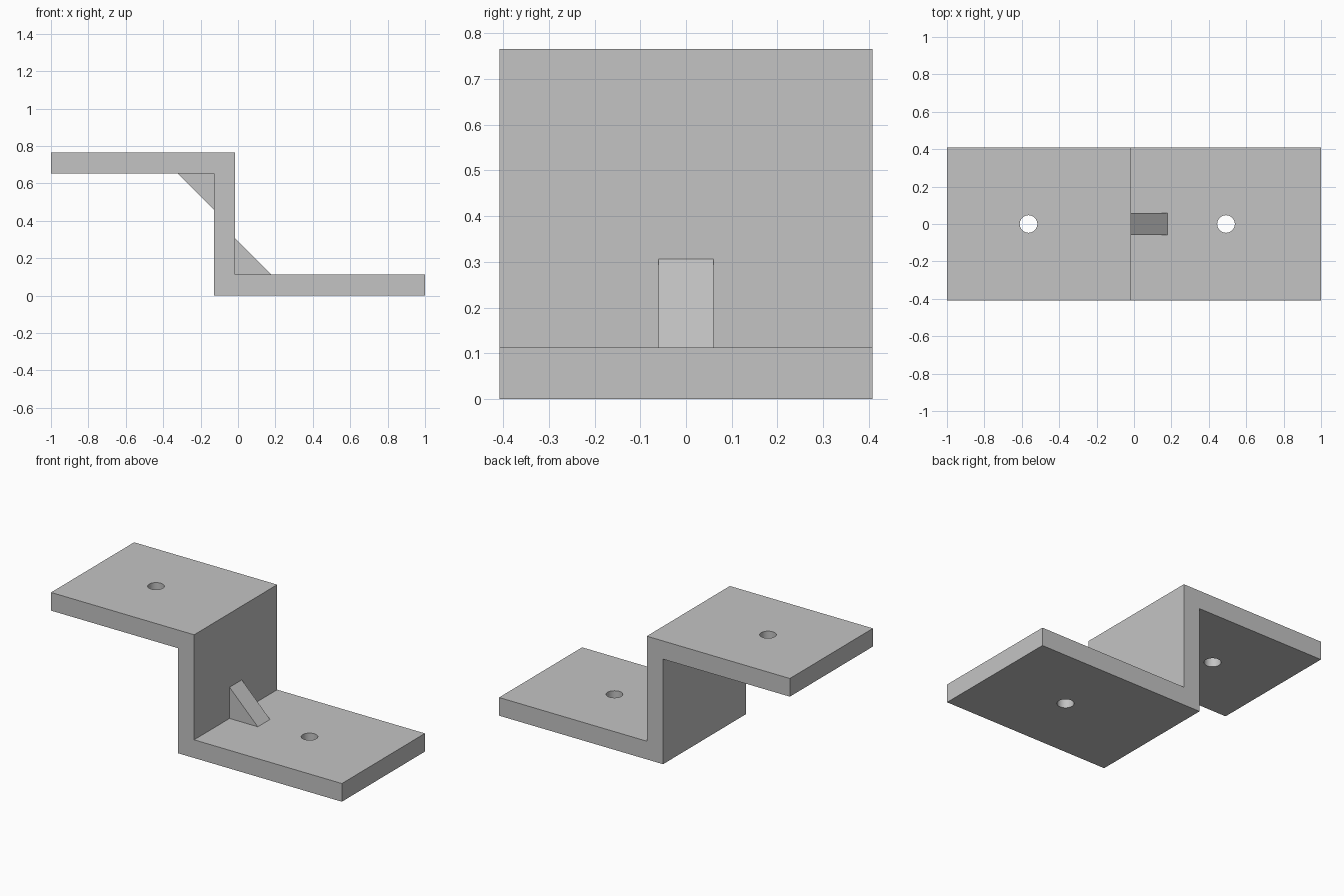
import bpy
import bmesh
import math

WIDTH = 0.816       # bracket depth along y
THICK = 0.113       # plate thickness
HEIGHT = 0.766
WEB_OUT, WEB_IN = -0.016, -0.128   # right and left face of the upright
LEG = 0.194         # gusset leg length
HOLE_X = (-0.564, 0.492)

cube = bpy.data.objects.get("Cube")
if cube:
    bpy.data.objects.remove(cube, do_unlink=True)

grey = bpy.data.materials.new("plain_grey")
grey.use_nodes = True
colour = (0.55, 0.55, 0.55, 1)
grey.diffuse_color = colour
grey.node_tree.nodes["Principled BSDF"].inputs["Base Color"].default_value = colour


def extrude_profile(name, points, depth):
    """Extrude an x-z outline along y, centred on y = 0."""
    bm = bmesh.new()
    face = bm.faces.new([bm.verts.new((x, -depth / 2, z)) for x, z in points])
    new = bmesh.ops.extrude_face_region(bm, geom=[face])["geom"]
    verts = [g for g in new if isinstance(g, bmesh.types.BMVert)]
    bmesh.ops.translate(bm, verts=verts, vec=(0, depth, 0))
    bmesh.ops.recalc_face_normals(bm, faces=bm.faces)
    mesh = bpy.data.meshes.new(name)
    bm.to_mesh(mesh)
    bm.free()
    mesh.materials.append(grey)
    obj = bpy.data.objects.new(name, mesh)
    bpy.context.collection.objects.link(obj)
    return obj


# Z-shaped plate: lower flange, upright and upper flange
bracket = extrude_profile("bracket", [
    (WEB_IN, 0), (1, 0), (1, THICK), (WEB_OUT, THICK), (WEB_OUT, HEIGHT),
    (-1, HEIGHT), (-1, HEIGHT - THICK), (WEB_IN, HEIGHT - THICK)], WIDTH)

# Bolt hole through each flange
for x, z in zip(HOLE_X, (HEIGHT - THICK / 2, THICK / 2)):
    bpy.ops.mesh.primitive_cylinder_add(vertices=48, radius=0.047,
                                        depth=THICK * 2, location=(x, 0, z))
    cutter = bpy.context.object
    cutter.name = "hole_cutter"
    cutter.hide_render = True
    cutter.data.materials.append(grey)
    cut = bracket.modifiers.new("bolt_hole", 'BOOLEAN')
    cut.operation = 'DIFFERENCE'
    cut.solver = 'EXACT'
    cut.object = cutter
    bpy.context.view_layer.objects.active = bracket
    bpy.ops.object.modifier_apply(modifier=cut.name)
    bpy.data.objects.remove(cutter, do_unlink=True)

# Smooth hole walls, sharp plate edges
bpy.ops.object.select_all(action='DESELECT')
bracket.select_set(True)
bpy.context.view_layer.objects.active = bracket
bpy.ops.object.shade_smooth_by_angle(angle=math.radians(30))

# Triangular gusset in each inner corner
for name, x, z, side in (("lower_gusset", WEB_OUT, THICK, 1),
                         ("upper_gusset", WEB_IN, HEIGHT - THICK, -1)):
    extrude_profile(name, [(x, z), (x + side * LEG, z), (x, z + side * LEG)], 0.12)
